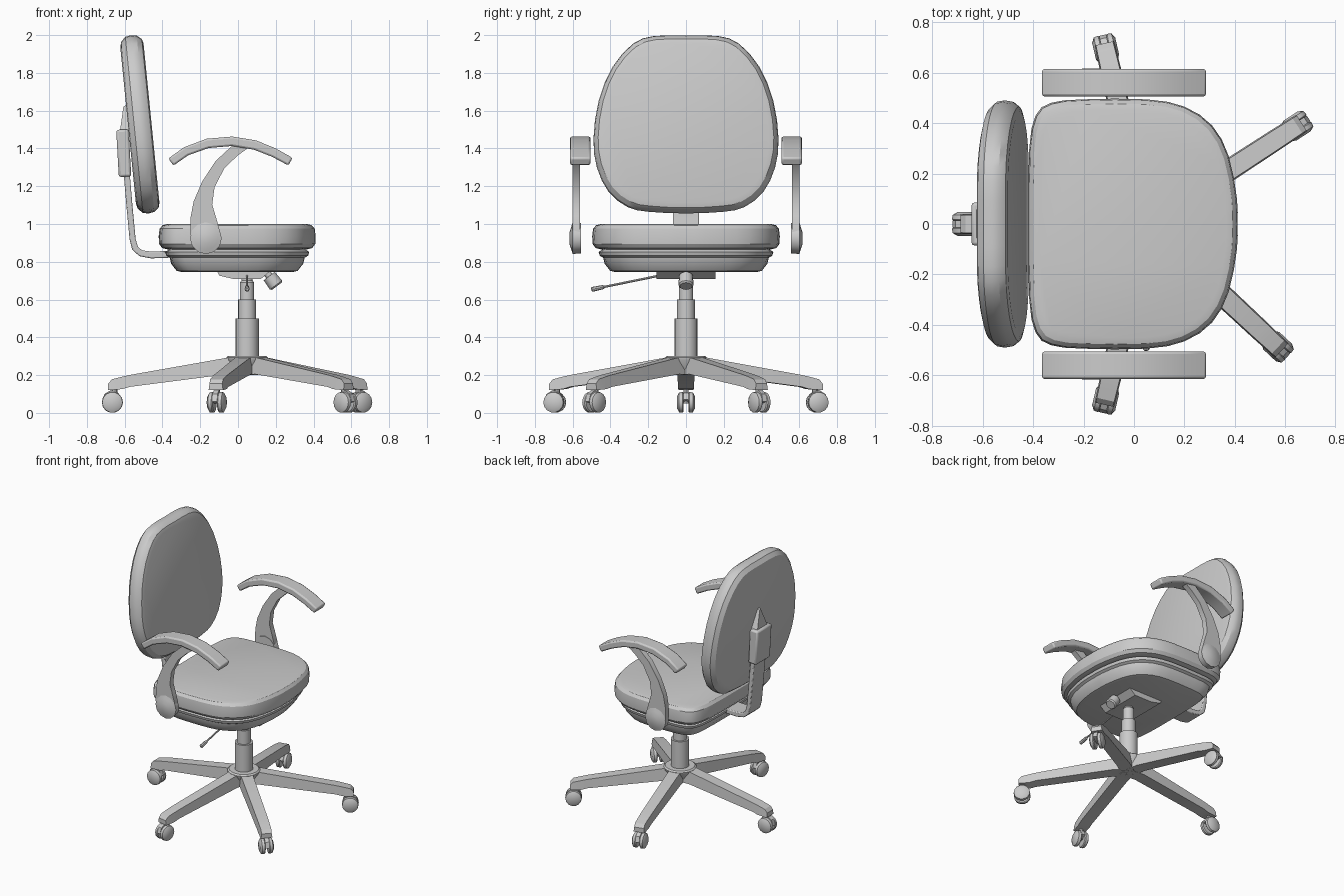
import bpy, bmesh, math
from mathutils import Vector

if "Cube" in bpy.data.objects:
    bpy.data.objects.remove(bpy.data.objects["Cube"])

CX = 0.048  # x of the column axis


def loft(name, rings, mirror=False, bevel=0):
    """Skin a list of equal-length closed rings and cap both ends."""
    bm = bmesh.new()
    vs = [[bm.verts.new(p) for p in r] for r in rings]
    n = len(rings[0])
    for a, b in zip(vs, vs[1:]):
        for i in range(n):
            j = (i + 1) % n
            bm.faces.new((a[i], a[j], b[j], b[i]))
    bm.faces.new(vs[0])
    bm.faces.new(vs[-1])
    bmesh.ops.recalc_face_normals(bm, faces=bm.faces)
    me = bpy.data.meshes.new(name)
    bm.to_mesh(me)
    bm.free()
    ob = bpy.data.objects.new(name, me)
    bpy.context.collection.objects.link(ob)
    if bevel:
        m = ob.modifiers.new("Bevel", 'BEVEL')
        m.width, m.segments, m.limit_method = bevel, 2, 'ANGLE'
    if mirror:
        m = ob.modifiers.new("Mirror", 'MIRROR')
        m.use_axis = (False, True, False)
    return ob


def outline(half):
    """Close a half outline by mirroring v, then round it once."""
    pts = [Vector(p) for p in half + [(u, -v) for u, v in half[-2:0:-1]]]
    n, out = len(pts), []
    for i in range(n):
        a, b, c, d = pts[i - 1], pts[i], pts[(i + 1) % n], pts[(i + 2) % n]
        out += [b, (b + c) * 0.5625 - (a + d) * 0.0625]
    return out


def slab(name, pts, levels, place):
    """Stack inset copies of an outline: levels are (depth, inset)."""
    lo = Vector((min(p.x for p in pts), min(p.y for p in pts)))
    hi = Vector((max(p.x for p in pts), max(p.y for p in pts)))
    c, h = (lo + hi) / 2, (hi - lo) / 2
    return loft(name, [[place(c.x + (p.x - c.x) * (1 - i / h.x),
                              c.y + (p.y - c.y) * (1 - i / h.y), d) for p in pts]
                       for d, i in levels])


def ribbon(name, path, y0, y1, mirror=False, bevel=0):
    """Bar following an xz path of (x, z, half thickness)."""
    rings = []
    for i, (x, z, w) in enumerate(path):
        a, b = path[max(i - 1, 0)], path[min(i + 1, len(path) - 1)]
        t = Vector((b[0] - a[0], b[1] - a[1])).normalized() * w
        rings.append([(x - t.y, y0, z + t.x), (x - t.y, y1, z + t.x),
                      (x + t.y, y1, z - t.x), (x + t.y, y0, z - t.x)])
    return loft(name, rings, mirror, bevel)


def lathe(name, origin, axis, profile, sides=16, mirror=False):
    """Turned part: profile is (distance along axis, radius)."""
    o, q = Vector(origin), Vector(axis).to_track_quat('Z', 'Y')
    return loft(name, [[o + q @ Vector((r * math.cos(k * math.tau / sides),
                                        r * math.sin(k * math.tau / sides), d))
                        for k in range(sides)] for d, r in profile], mirror)


# Seat cushion and the pan under it
seat_pts = outline([(-0.42, 0), (-0.415, 0.3), (-0.39, 0.43), (-0.33, 0.48), (-0.2, 0.494),
                    (0.05, 0.494), (0.2, 0.465), (0.31, 0.39), (0.375, 0.27), (0.408, 0.1), (0.41, 0)])
flat = lambda u, v, d: (u, v, d)
slab("seat_cushion", seat_pts, [(0.866, 0.045), (0.873, 0.018), (0.895, 0.002), (0.935, 0),
                                (0.975, 0.005), (0.993, 0.02), (1.0, 0.045)], flat)
slab("seat_pan", seat_pts, [(0.746, 0.12), (0.752, 0.095), (0.79, 0.066), (0.822, 0.058), (0.832, 0.04),
                            (0.852, 0.034), (0.862, 0.05), (0.875, 0.07)], flat)

# Backrest cushion, leaning back
back_pts = outline([(1.998, 0), (1.995, 0.17), (1.955, 0.28), (1.83, 0.39), (1.65, 0.463), (1.45, 0.49),
                    (1.3, 0.472), (1.17, 0.41), (1.09, 0.31), (1.065, 0.2), (1.056, 0)])
slab("backrest", back_pts, [(-0.062, 0.06), (-0.055, 0.03), (-0.03, 0.005), (0, 0),
                            (0.03, 0.005), (0.055, 0.025), (0.062, 0.05)],
     lambda u, v, d: (-0.52 + d - 0.1 * (u - 1.53), v, u + 0.1 * d))

# Backrest bracket, its pointed rib and the bent strut
ribbon("back_bracket", [(-0.598, 1.25, 0.033), (-0.612, 1.5, 0.033)], -0.085, 0.085, bevel=0.012)
loft("back_rib", [[(-0.625, -0.06, 1.49), (-0.625, 0.06, 1.49), (-0.56, 0.07, 1.49), (-0.56, -0.07, 1.49)],
                  [(-0.607, -0.008, 1.62), (-0.607, 0.008, 1.62), (-0.58, 0.01, 1.64), (-0.58, -0.01, 1.64)]])
ribbon("back_strut", [(-0.592, 1.3, 0.016), (-0.575, 1.1, 0.016), (-0.558, 0.92, 0.016),
                      (-0.545, 0.872, 0.017), (-0.515, 0.845, 0.017), (-0.46, 0.836, 0.018),
                      (-0.3, 0.842, 0.018)], -0.07, 0.07, bevel=0.006)

# Armrests: arched pad, curved support and round pivot cap, mirrored
ribbon("armrest_pad", [(-0.355, 1.328, 0.023), (-0.275, 1.385, 0.024), (-0.16, 1.427, 0.025),
                       (-0.03, 1.438, 0.025), (0.09, 1.418, 0.025), (0.19, 1.378, 0.024),
                       (0.278, 1.33, 0.023)], 0.505, 0.614, True, 0.01)
ribbon("armrest_support", [(-0.17, 0.9, 0.07), (-0.175, 0.96, 0.078), (-0.185, 1.04, 0.066),
                           (-0.186, 1.11, 0.05), (-0.157, 1.21, 0.036), (-0.095, 1.315, 0.03),
                           (-0.02, 1.385, 0.029), (0.03, 1.42, 0.028)], 0.56, 0.6, True)
lathe("armrest_pivot", (-0.17, 0.557, 0.925), (0, 1, 0),
      [(0, 0.08), (0.043, 0.084), (0.05, 0.062), (0.06, 0.03)], 12, True)

# Tilt mechanism, knob and height lever
loft("mechanism", [[(x, y, z) for x, z in [(-0.11, 0.75), (-0.1, 0.727), (-0.02, 0.708),
                                           (0.12, 0.708), (0.17, 0.75)]] for y in (-0.155, 0.155)])
lathe("tension_knob", (0.15, 0, 0.745), (0.6, 0, -0.8),
      [(0, 0.02), (0.025, 0.02), (0.026, 0.037), (0.085, 0.04), (0.093, 0.032)], 12)
lathe("height_lever", (CX, -0.1, 0.735), (0, -0.98, -0.2),
      [(0, 0.006), (0.34, 0.006), (0.345, 0.011), (0.405, 0.013), (0.41, 0.007)], 8)

# Gas column and base hub
lathe("gas_column", (CX, 0, 0), (0, 0, 1),
      [(0.25, 0.062), (0.5, 0.062), (0.5, 0.048), (0.6, 0.048), (0.6, 0.038),
       (0.69, 0.038), (0.7, 0.03), (0.73, 0.03)])
lathe("base_hub", (CX, 0, 0), (0, 0, 1), [(0.21, 0.06), (0.28, 0.108), (0.293, 0.11), (0.302, 0.1)], 20)

# Five legs with twin-wheel casters
leg_profile = [(0.0, 0.2, 0.295, 0.044), (0.1, 0.205, 0.293, 0.046), (0.62, 0.138, 0.201, 0.042),
               (0.66, 0.126, 0.192, 0.041), (0.715, 0.122, 0.178, 0.04), (0.735, 0.122, 0.155, 0.039)]
for k, deg in enumerate((180, 103, 33, -43, -103)):
    c, s = math.cos(math.radians(deg)), math.sin(math.radians(deg))

    def at(r, t, z):
        return (CX + r * c - t * s, r * s + t * c, z)

    loft(f"leg_{k}", [[at(r, -w, z0), at(r, w, z0), at(r, w * 0.88, z1), at(r, -w * 0.88, z1)]
                      for r, z0, z1, w in leg_profile])
    lathe(f"caster_stem_{k}", at(0.7, 0, 0.05), (0, 0, 1), [(0, 0.014), (0.08, 0.014)], 8)
    loft(f"caster_hood_{k}", [[at(r, t, z) for r, z in [(0.665, 0.07), (0.68, 0.105), (0.72, 0.121),
                                                        (0.755, 0.1), (0.768, 0.06), (0.72, 0.05)]]
                              for t in (-0.014, 0.014)])
    for side in (-1, 1):
        lathe(f"caster_wheel_{k}_{'ab'[side > 0]}", at(0.713, side * 0.012, 0.056),
              (-s * side, c * side, 0), [(0, 0.05), (0.006, 0.056), (0.024, 0.054), (0.035, 0.034)], 14)

# Smooth shading with crisp edges
for ob in bpy.context.collection.objects:
    ob.select_set(True)
    bpy.context.view_layer.objects.active = ob
bpy.ops.object.shade_smooth_by_angle(angle=math.radians(30))
